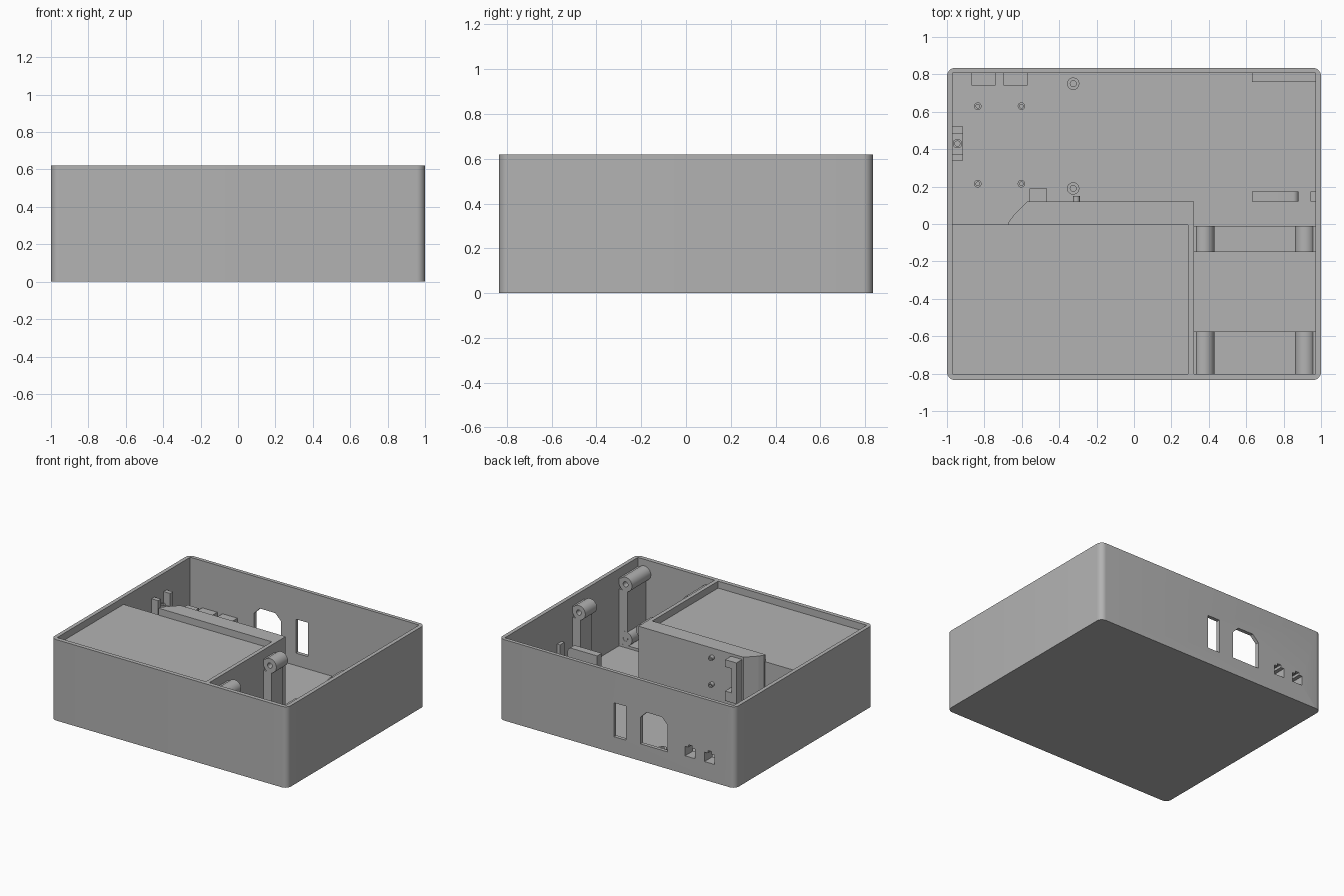
import bpy, bmesh, math
from mathutils import Vector

if "Cube" in bpy.data.objects:
    bpy.data.objects.remove(bpy.data.objects["Cube"])

mat = bpy.data.materials.new("plain_grey")
mat.diffuse_color = (0.45, 0.45, 0.45, 1)
mat.use_nodes = True
mat.node_tree.nodes["Principled BSDF"].inputs["Base Color"].default_value = mat.diffuse_color


def place(axis, u, v, w):
    """Profile point (u, v) pushed w along the axis."""
    return Vector({"x": (w, u, v), "y": (u, w, v), "z": (u, v, w)}[axis])


def finish(name, bm, cutter=False):
    bmesh.ops.recalc_face_normals(bm, faces=bm.faces[:])
    me = bpy.data.meshes.new(name)
    bm.to_mesh(me)
    bm.free()
    me.materials.append(mat)
    ob = bpy.data.objects.new(name, me)
    bpy.context.collection.objects.link(ob)
    if cutter:
        ob.hide_render = True
        ob.hide_viewport = True
        ob.display_type = 'WIRE'
    return ob


def prism(name, pts, axis, a, b, cutter=False):
    bm = bmesh.new()
    lo = [bm.verts.new(place(axis, u, v, a)) for u, v in pts]
    hi = [bm.verts.new(place(axis, u, v, b)) for u, v in pts]
    bm.faces.new(lo)
    bm.faces.new(hi)
    n = len(pts)
    for i in range(n):
        j = (i + 1) % n
        bm.faces.new((lo[i], lo[j], hi[j], hi[i]))
    return finish(name, bm, cutter)


def box(name, x, y, z, cutter=False):
    return prism(name, [(x[0], y[0]), (x[1], y[0]), (x[1], y[1]), (x[0], y[1])],
                 "z", z[0], z[1], cutter)


def tube(name, u, v, r, hole, axis, a, b, n=32):
    bm = bmesh.new()
    rings = []
    for rad, w in ((r, a), (r, b), (hole, b), (hole, a)):
        rings.append([bm.verts.new(place(axis, u + rad * math.cos(2 * math.pi * i / n),
                                         v + rad * math.sin(2 * math.pi * i / n), w)) for i in range(n)])
    for k in range(4):
        p, q = rings[k], rings[(k + 1) % 4]
        for i in range(n):
            j = (i + 1) % n
            bm.faces.new((p[i], p[j], q[j], q[i]))
    ob = finish(name, bm)
    smooth(ob)
    return ob


def cut(ob, cutters):
    for c in cutters:
        m = ob.modifiers.new("cut", 'BOOLEAN')
        m.operation = 'DIFFERENCE'
        m.solver = 'EXACT'
        m.object = c


def smooth(ob):
    bpy.ops.object.select_all(action='DESELECT')
    ob.select_set(True)
    bpy.context.view_layer.objects.active = ob
    bpy.ops.object.shade_smooth_by_angle(angle=math.radians(35))


# Case shell with rounded upright corners
R = 0.045
outline = []
for k, (sx, sy) in enumerate(((1, 1), (-1, 1), (-1, -1), (1, -1))):
    for i in range(9):
        t = math.radians(90 * k + 90 * i / 8)
        outline.append((sx * (1 - R) + R * math.cos(t), sy * (0.835 - R) + R * math.sin(t)))
case = prism("case_shell", outline, "z", 0, 0.62)
smooth(case)
inside = box("inside_cutter", (-0.97, 0.97), (-0.803, 0.807), (0.03, 0.8), True)

# Back wall openings: switch slot, chamfered power inlet, two keyed sockets
slot = box("slot_cutter", (-0.075, 0.027), (0.78, 0.9), (0.125, 0.385), True)
inlet = prism("inlet_cutter", [(-0.43, 0.13), (-0.2, 0.13), (-0.2, 0.335), (-0.25, 0.385),
                               (-0.38, 0.385), (-0.43, 0.335)], "y", 0.78, 0.9, True)
socket_x = (-0.785, -0.62)
sockets = []
for c in socket_x:
    prof = [(-0.043, 0.14), (0.043, 0.14), (0.043, 0.212), (0.015, 0.212),
            (0.015, 0.232), (-0.015, 0.232), (-0.015, 0.212), (-0.043, 0.212)]
    sockets.append(prism("socket_cutter", [(c + u, v) for u, v in prof], "y", 0.7, 0.9, True))
cut(case, [inside, slot, inlet] + sockets)

# Socket housings behind the back wall
for (x0, x1), c in zip(((-0.868, -0.74), (-0.697, -0.57)), sockets):
    cut(box("socket_housing", (x0, x1), (0.74, 0.808), (0.025, 0.26)), [c])

# Supply compartment: recessed lid, side wall and thick rear wall
box("compartment_lid", (-0.975, 0.295), (-0.81, 0.0), (0.025, 0.567))
box("compartment_side_wall", (0.29, 0.32), (-0.81, 0.06), (0.025, 0.62))
prism("compartment_rear_wall", [(-0.67, -0.005), (0.32, -0.005), (0.32, 0.12), (-0.57, 0.12),
                                (-0.645, 0.045), (-0.67, 0.01)], "z", 0.025, 0.62)

# Clip and pegs on the rear wall
prism("rear_wall_clip", [(-0.56, 0.285), (-0.465, 0.285), (-0.465, 0.36), (-0.52, 0.36),
                         (-0.52, 0.545), (-0.465, 0.545), (-0.465, 0.60), (-0.56, 0.60)],
      "y", 0.115, 0.19)
for z in (0.55, 0.345):
    tube("rear_wall_peg", -0.308, z, 0.018, 0.008, "y", 0.115, 0.15, 16)

# Cradle with ring on the left wall
prism("left_wall_cradle", [(0.34, 0.30), (0.52, 0.30), (0.52, 0.48), (0.485, 0.48),
                           (0.485, 0.38), (0.375, 0.38), (0.375, 0.48), (0.34, 0.48)],
      "x", -0.975, -0.915)
tube("cradle_ring", -0.944, 0.43, 0.025, 0.014, "z", 0.37, 0.41, 20)

# Board standoffs
for x in (-0.835, -0.602):
    for y in (0.215, 0.63):
        tube("board_standoff", x, y, 0.02, 0.01, "z", 0.025, 0.09, 20)
for y in (0.19, 0.75):
    tube("large_standoff", -0.325, y, 0.033, 0.016, "z", 0.025, 0.1, 24)

# Bay frames: floor bar, columns and screw bosses on both sides
for y0, y1 in ((-0.15, -0.01), (-0.806, -0.575)):
    box("bay_floor_bar", (0.315, 0.973), (y0, y1), (0.025, 0.05))
    for side in (-1, 1):
        wall = 0.645 + side * 0.325
        inner = wall - side * 0.07
        box("bay_column", sorted((wall + side * 0.003, inner)), (y0, y1 - 0.001), (0.025, 0.465))
        for z in (0.515, 0.10):
            tube("bay_boss", wall - side * 0.055, z, 0.055, 0.02, "y", y0, y1)
        box("bay_boss_web", sorted((wall + side * 0.003, wall - side * 0.03)),
            (y0, y1 - 0.001), (0.5, 0.55))

# Small rails beside the right wall
arc = [(0.85 + 0.03 * math.sin(math.radians(a)), 0.30 + 0.03 * math.cos(math.radians(a)))
       for a in range(0, 91, 15)]
smooth(prism("middle_rail", [(0.63, 0.025), (0.63, 0.33)] + arc + [(0.88, 0.025)], "y", 0.12, 0.175))
box("middle_rail_stop", (0.945, 0.973), (0.12, 0.175), (0.025, 0.33))
box("rear_rail", (0.63, 0.973), (0.76, 0.81), (0.025, 0.33))
